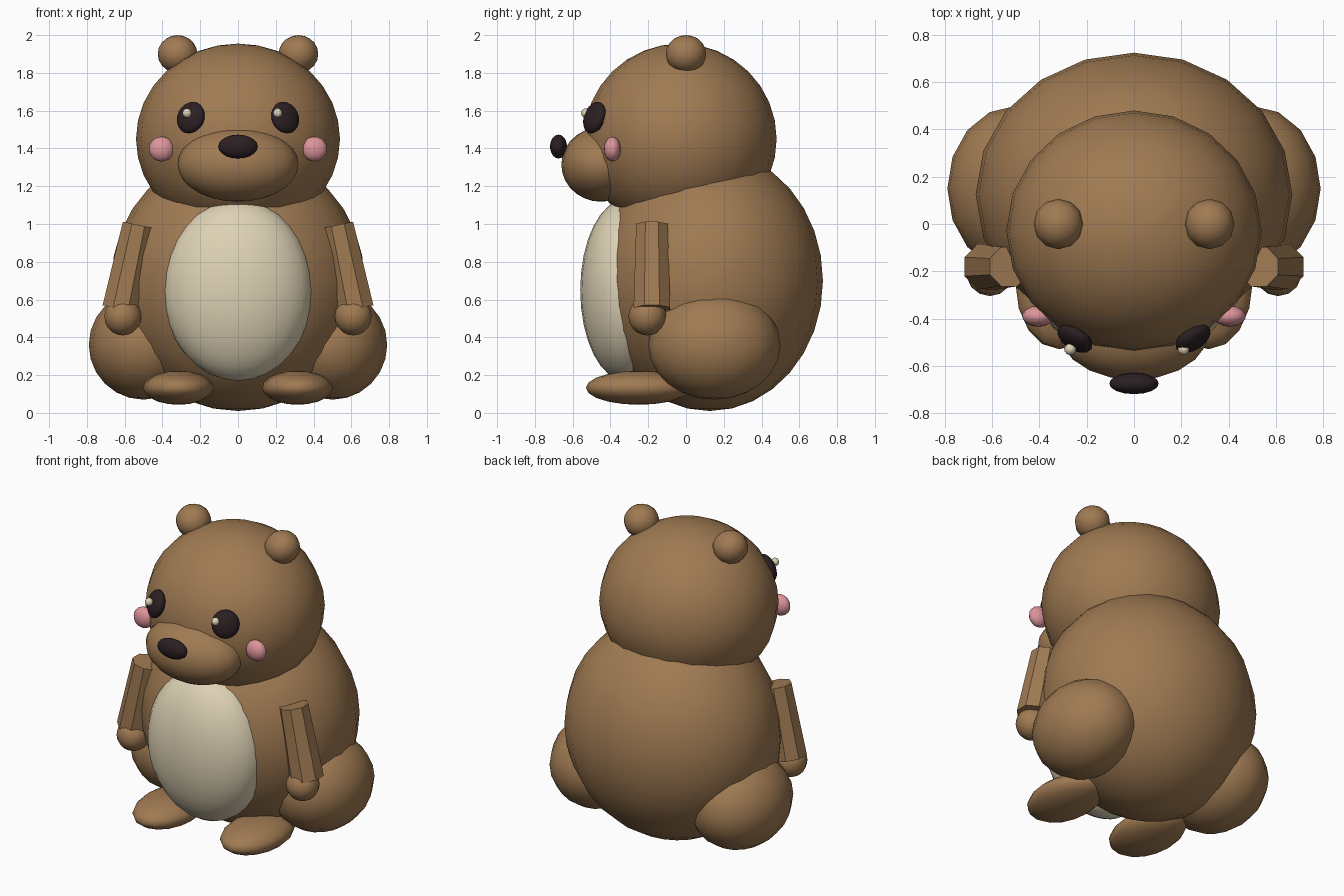
import bpy, math
from mathutils import Vector

if "Cube" in bpy.data.objects:
    bpy.data.objects.remove(bpy.data.objects["Cube"])


def material(name, rgb):
    m = bpy.data.materials.new(name)
    m.diffuse_color = (*rgb, 1)
    m.use_nodes = True
    m.node_tree.nodes["Principled BSDF"].inputs["Base Color"].default_value = m.diffuse_color
    return m


BROWN = material("brown_fur", (0.35, 0.195, 0.085))
CREAM = material("cream", (0.73, 0.645, 0.46))
DARK = material("dark_brown", (0.024, 0.014, 0.016))
PINK = material("pink", (0.73, 0.30, 0.33))


def finish(name, mat, angle):
    ob = bpy.context.object
    ob.name = name
    ob.data.materials.append(mat)
    bpy.ops.object.transform_apply(location=False, rotation=True, scale=True)
    bpy.ops.object.shade_smooth_by_angle(angle=math.radians(angle))
    return ob


def ball(name, mat, loc, radii, segs=20, rings=12, rot=(0, 0, 0)):
    """Smooth ellipsoid; rotation in degrees."""
    bpy.ops.mesh.primitive_uv_sphere_add(
        segments=segs, ring_count=rings, location=loc,
        rotation=[math.radians(a) for a in rot])
    bpy.context.object.scale = radii
    return finish(name, mat, 60)


def limb(name, mat, top, bottom, r_top, r_bottom):
    """Eight-sided tapered limb between two points, with hard edges."""
    a, b = Vector(top), Vector(bottom)
    axis = a - b
    tilt = math.atan2(axis.x, axis.z)
    bpy.ops.mesh.primitive_cone_add(
        vertices=8, radius1=r_bottom, radius2=r_top, depth=axis.length,
        location=(a + b) / 2, rotation=(0, tilt, 0))
    ob = bpy.context.object
    # turn the sides so that flat faces point forward and sideways
    for v in ob.data.vertices:
        if abs(v.co.x) < 1e-4 or abs(v.co.y) < 1e-4:
            turn = True
            break
    else:
        turn = False
    if turn:
        s, c = math.sin(math.pi / 8), math.cos(math.pi / 8)
        for v in ob.data.vertices:
            x, y = v.co.x, v.co.y
            v.co.x, v.co.y = x * c - y * s, x * s + y * c
    return finish(name, mat, 30)


# Torso and head
ball("body", BROWN, (0, 0.125, 0.70), (0.67, 0.60, 0.69), 20, 16)
ball("belly", CREAM, (0, -0.32, 0.65), (0.395, 0.24, 0.48), 24, 16)
ball("head", BROWN, (0, -0.03, 1.45), (0.54, 0.51, 0.505), 20, 16)

# Face
ball("muzzle", BROWN, (0, -0.45, 1.315), (0.32, 0.21, 0.197), 20, 14)
ball("nose", DARK, (0, -0.675, 1.41), (0.105, 0.045, 0.063), 16, 10)

for side, s in (("left", -1), ("right", 1)):
    # Ears, eyes and cheeks
    ball(side + "_ear", BROWN, (s * 0.32, 0, 1.90), (0.105, 0.107, 0.1), 12, 10)
    ball(side + "_eye", DARK, (s * 0.25, -0.485, 1.563),
         (0.083, 0.042, 0.087), 16, 10, (-18, 0, s * 33))
    ball(side + "_cheek", PINK, (s * 0.405, -0.39, 1.397),
         (0.068, 0.045, 0.066), 14, 10)
    # Arms and hands
    limb(side + "_arm", BROWN, (s * 0.528, -0.178, 0.995),
         (s * 0.622, -0.183, 0.55), 0.09, 0.105)
    ball(side + "_hand", BROWN, (s * 0.61, -0.205, 0.51), (0.1, 0.1, 0.1), 14, 10)
    # Thighs and feet
    ball(side + "_thigh", BROWN, (s * 0.50, 0.15, 0.36), (0.29, 0.35, 0.29), 16, 12)
    ball(side + "_foot", BROWN, (s * 0.315, -0.25, 0.133), (0.187, 0.28, 0.09), 16, 10)

# Eye highlights, both shifted to the same side
for side, x in (("left", -0.27), ("right", 0.21)):
    ball(side + "_eye_highlight", CREAM, (x, -0.53, 1.587), (0.025, 0.025, 0.025), 10, 8)
